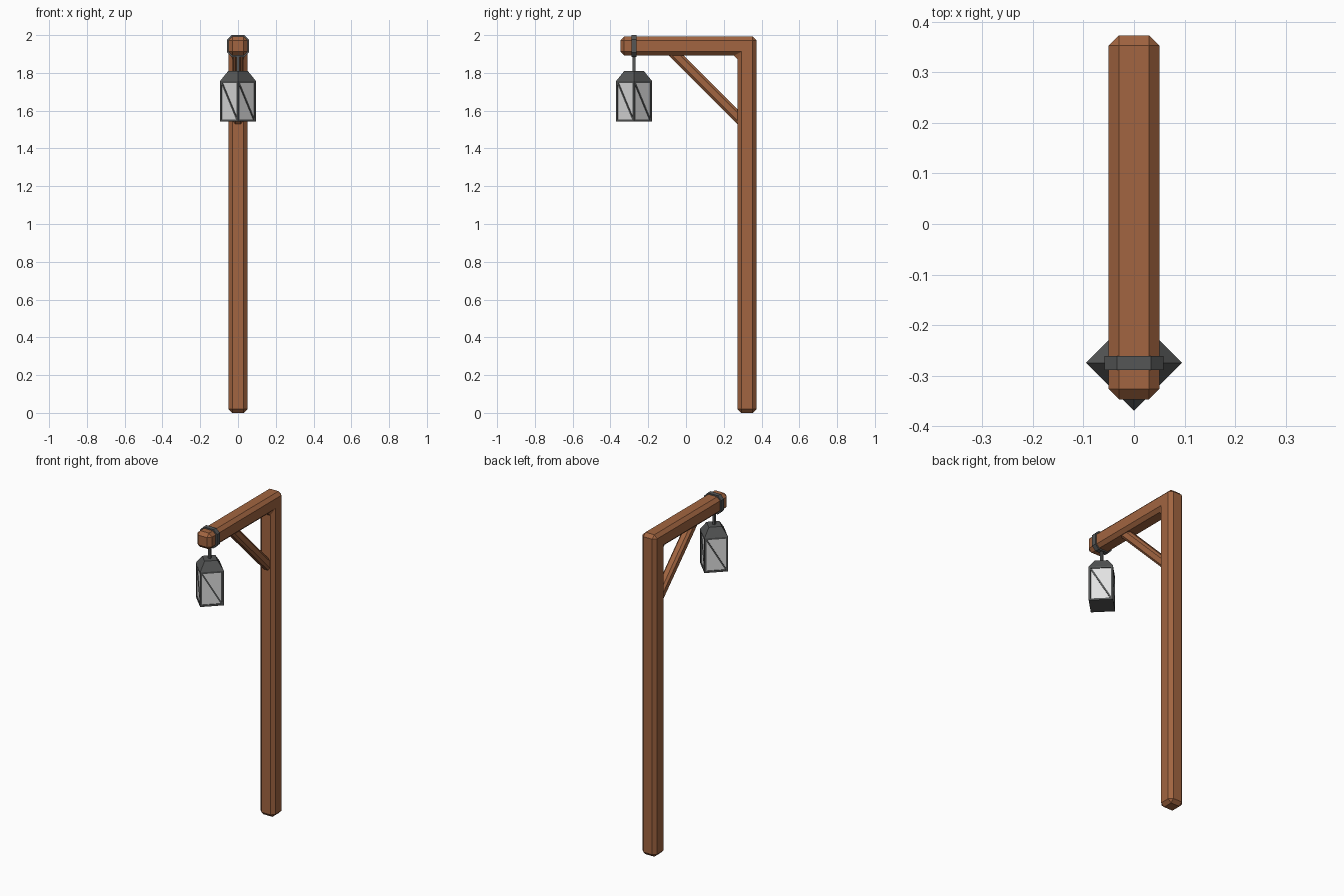
import bpy, bmesh, math
from mathutils import Matrix, Vector

cube = bpy.data.objects.get("Cube")
if cube:
    bpy.data.objects.remove(cube, do_unlink=True)


def material(name, color):
    m = bpy.data.materials.new(name)
    m.use_nodes = True
    m.diffuse_color = (*color, 1)
    bsdf = next(n for n in m.node_tree.nodes if n.type == 'BSDF_PRINCIPLED')
    bsdf.inputs["Base Color"].default_value = (*color, 1)
    return m


WOOD = material("brown wood", (0.36, 0.13, 0.052))
IRON = material("dark iron", (0.09, 0.093, 0.093))
GLASS = material("pale glass", (0.75, 0.75, 0.75))


def finish(name, bm, mat):
    bmesh.ops.recalc_face_normals(bm, faces=bm.faces)
    mesh = bpy.data.meshes.new(name)
    bm.to_mesh(mesh)
    bm.free()
    mesh.materials.append(mat)
    ob = bpy.data.objects.new(name, mesh)
    bpy.context.collection.objects.link(ob)
    return ob


def add_box(bm, size, matrix):
    bmesh.ops.create_cube(bm, size=1, matrix=matrix @ Matrix.Diagonal((*size, 1)))


def chamfer(bm, width):
    bmesh.ops.bevel(bm, geom=bm.edges[:], offset=width, segments=1,
                    affect='EDGES', clamp_overlap=True)


# Post and beam: one chamfered L-shaped timber
HALF = 0.05
back, post_front, tip = 0.373, 0.273, -0.347
top, under = 1.992, 1.892
bm = bmesh.new()
outline = [(back, 0), (back, top), (tip, top), (tip, under),
           (post_front, under), (post_front, 0)]
face = bm.faces.new([bm.verts.new((-HALF, y, z)) for y, z in outline])
side = bmesh.ops.extrude_face_region(bm, geom=[face])["geom"]
bmesh.ops.translate(bm, vec=(2 * HALF, 0, 0),
                    verts=[v for v in side if isinstance(v, bmesh.types.BMVert)])
bmesh.ops.recalc_face_normals(bm, faces=bm.faces)
chamfer(bm, 0.02)
finish("post_and_beam", bm, WOOD)

# Diagonal brace, its ends buried in the timber
start, end = Vector((0, -0.095, 1.935)), Vector((0, 0.315, 1.525))
bm = bmesh.new()
add_box(bm, (0.055, 0.055, (end - start).length),
        Matrix.Translation((start + end) / 2) @ Matrix.Rotation(math.radians(45), 4, 'X'))
chamfer(bm, 0.013)
finish("brace", bm, WOOD)

# Iron strap: an eight-sided band around the beam
LAMP_Y = -0.275
bm = bmesh.new()
a, b = 0.058, 0.034
mid = (top + under) / 2
ring = [(a, b), (b, a), (-b, a), (-a, b), (-a, -b), (-b, -a), (b, -a), (a, -b)]
loops = [[bm.verts.new((x, LAMP_Y + dy, mid + z)) for x, z in ring]
         for dy in (-0.014, 0.014)]
for loop in loops:
    bm.faces.new(loop)
for i in range(len(ring)):
    j = (i + 1) % len(ring)
    bm.faces.new((loops[0][i], loops[0][j], loops[1][j], loops[1][i]))
finish("beam_strap", bm, IRON)

# Hanging rod
bm = bmesh.new()
add_box(bm, (0.014, 0.014, 0.1), Matrix.Translation((0, LAMP_Y, 1.845)))
finish("hanging_rod", bm, IRON)

# Lantern: a square body turned by 45 degrees
R = 0.0672
BASE, EAVES, ROOF_TOP = 1.543, 1.757, 1.81
BAR = 0.011
turn = Matrix.Translation((0, LAMP_Y, 0)) @ Matrix.Rotation(math.radians(45), 4, 'Z')
height = EAVES - BASE
centre = (EAVES + BASE) / 2

bm = bmesh.new()
glass = 2 * (R - 0.005)
add_box(bm, (glass, glass, height - 0.01), turn @ Matrix.Translation((0, 0, centre)))
finish("lantern_glass", bm, GLASS)

# Frame: corner posts, rails and one diagonal bar on each side
bm = bmesh.new()
inset = R - BAR / 2
pane_w, pane_h = 2 * (R - BAR), height - 2 * BAR
for k in range(4):
    m = turn @ Matrix.Rotation(math.radians(90 * k), 4, 'Z')
    add_box(bm, (BAR, BAR, height), m @ Matrix.Translation((inset, -inset, centre)))
    for z in (BASE + BAR / 2, EAVES - BAR / 2):
        add_box(bm, (pane_w, BAR, BAR), m @ Matrix.Translation((0, -inset, z)))
    tilt = Matrix.Rotation(-math.atan2(pane_w, pane_h), 4, 'Y')
    add_box(bm, (0.009, 0.007, math.hypot(pane_w, pane_h)),
            m @ Matrix.Translation((0, -R + 0.0045, centre)) @ tilt)
finish("lantern_frame", bm, IRON)

# Floor plate
bm = bmesh.new()
add_box(bm, (2 * R, 2 * R, 0.009), turn @ Matrix.Translation((0, 0, BASE + 0.0045)))
finish("lantern_floor", bm, IRON)

# Roof: a truncated pyramid
bm = bmesh.new()
bmesh.ops.create_cone(bm, cap_ends=True, segments=4, radius1=R * math.sqrt(2),
                      radius2=0.052, depth=ROOF_TOP - EAVES,
                      matrix=Matrix.Translation((0, LAMP_Y, (ROOF_TOP + EAVES) / 2)))
finish("lantern_roof", bm, IRON)
